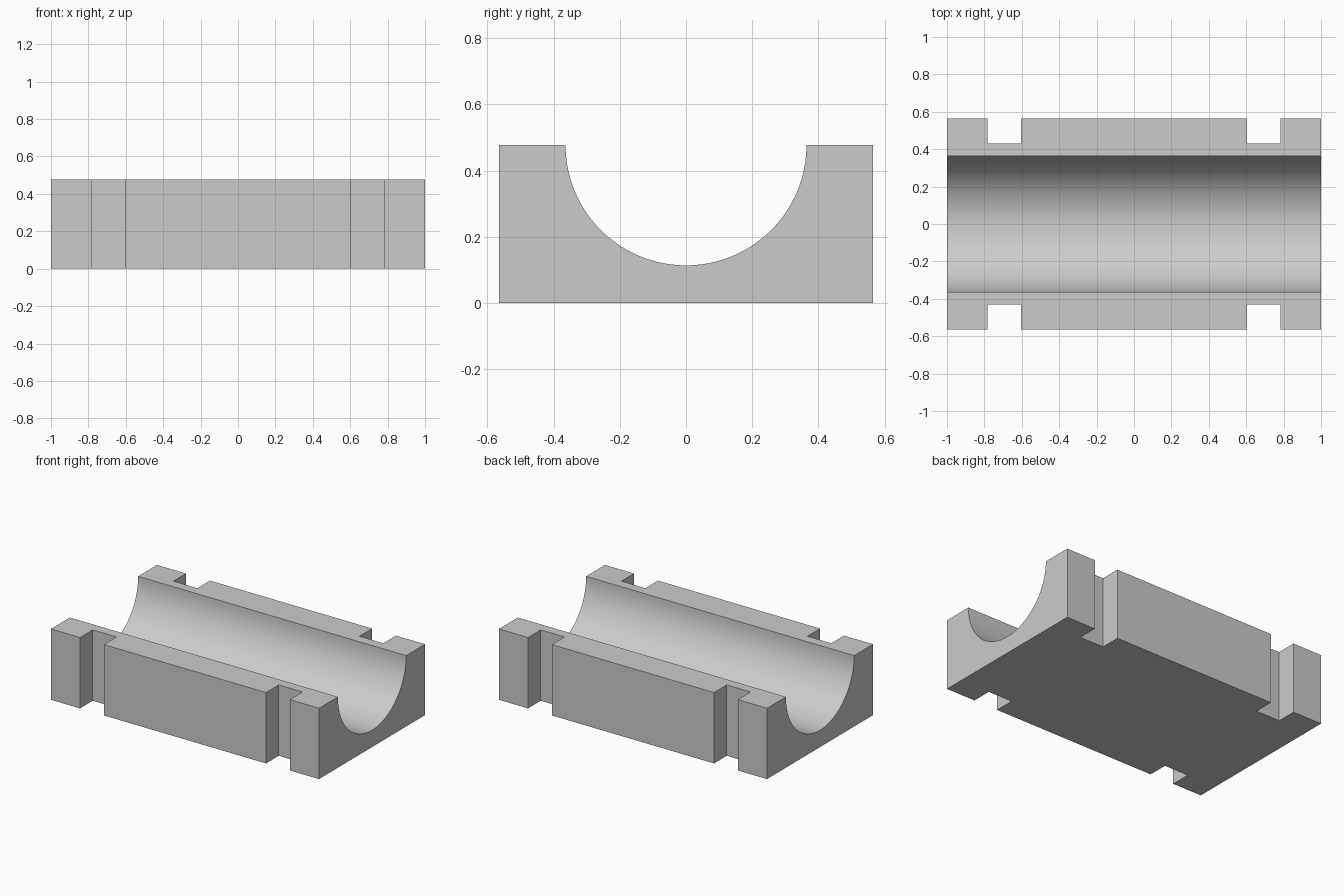
import bpy, bmesh, math
from mathutils import Matrix

HALF_L, HALF_W, HEIGHT, RADIUS = 1.0, 0.565, 0.478, 0.364
NOTCH_IN, NOTCH_OUT, NOTCH_FLOOR = 0.605, 0.783, 0.43

cube = bpy.data.objects.get("Cube")
if cube:
    bpy.data.objects.remove(cube, do_unlink=True)

grey = bpy.data.materials.new("plain grey")
grey.use_nodes = True
colour = (0.6, 0.6, 0.6, 1)
grey.diffuse_color = colour
grey.node_tree.nodes["Principled BSDF"].inputs["Base Color"].default_value = colour


def mesh_object(name, bm):
    bmesh.ops.recalc_face_normals(bm, faces=bm.faces)
    mesh = bpy.data.meshes.new(name)
    bm.to_mesh(mesh)
    bm.free()
    mesh.materials.append(grey)
    obj = bpy.data.objects.new(name, mesh)
    bpy.context.collection.objects.link(obj)
    return obj


# Cradle block: end profile with a half-round trough, extruded along x
steps = 64
profile = [(-HALF_W, HEIGHT), (-HALF_W, 0), (HALF_W, 0), (HALF_W, HEIGHT)]
for i in range(steps + 1):
    a = math.pi * i / steps
    profile.append((RADIUS * math.cos(a), HEIGHT - RADIUS * math.sin(a)))
bm = bmesh.new()
end = bm.faces.new([bm.verts.new((-HALF_L, y, z)) for y, z in profile])
ext = bmesh.ops.extrude_face_region(bm, geom=[end], use_keep_orig=True)
moved = [v for v in ext["geom"] if isinstance(v, bmesh.types.BMVert)]
bmesh.ops.translate(bm, verts=moved, vec=(2 * HALF_L, 0, 0))
block = mesh_object("cradle_block", bm)

# Four full-height strap notches in the long sides
bm = bmesh.new()
for sx in (-1, 1):
    for sy in (-1, 1):
        place = Matrix.Translation((sx * (NOTCH_IN + NOTCH_OUT) / 2,
                                    sy * (NOTCH_FLOOR + 0.2), HEIGHT / 2))
        size = Matrix.Diagonal((NOTCH_OUT - NOTCH_IN, 0.4, 1, 1))
        bmesh.ops.create_cube(bm, size=1, matrix=place @ size)
cutter = mesh_object("notch_cutter", bm)
cutter.location = (0, 0, 0)
# Shift the cutters outward so that their inner faces lie on the notch floor
cutter.data.transform(Matrix.Identity(4))

cut = block.modifiers.new("notches", "BOOLEAN")
cut.operation = "DIFFERENCE"
cut.solver = "EXACT"
cut.object = cutter
bpy.ops.object.select_all(action="DESELECT")
block.select_set(True)
bpy.context.view_layer.objects.active = block
bpy.ops.object.modifier_apply(modifier=cut.name)
bpy.data.objects.remove(cutter, do_unlink=True)

# Smooth trough, sharp block edges
bpy.ops.object.shade_smooth_by_angle(angle=math.radians(30))
